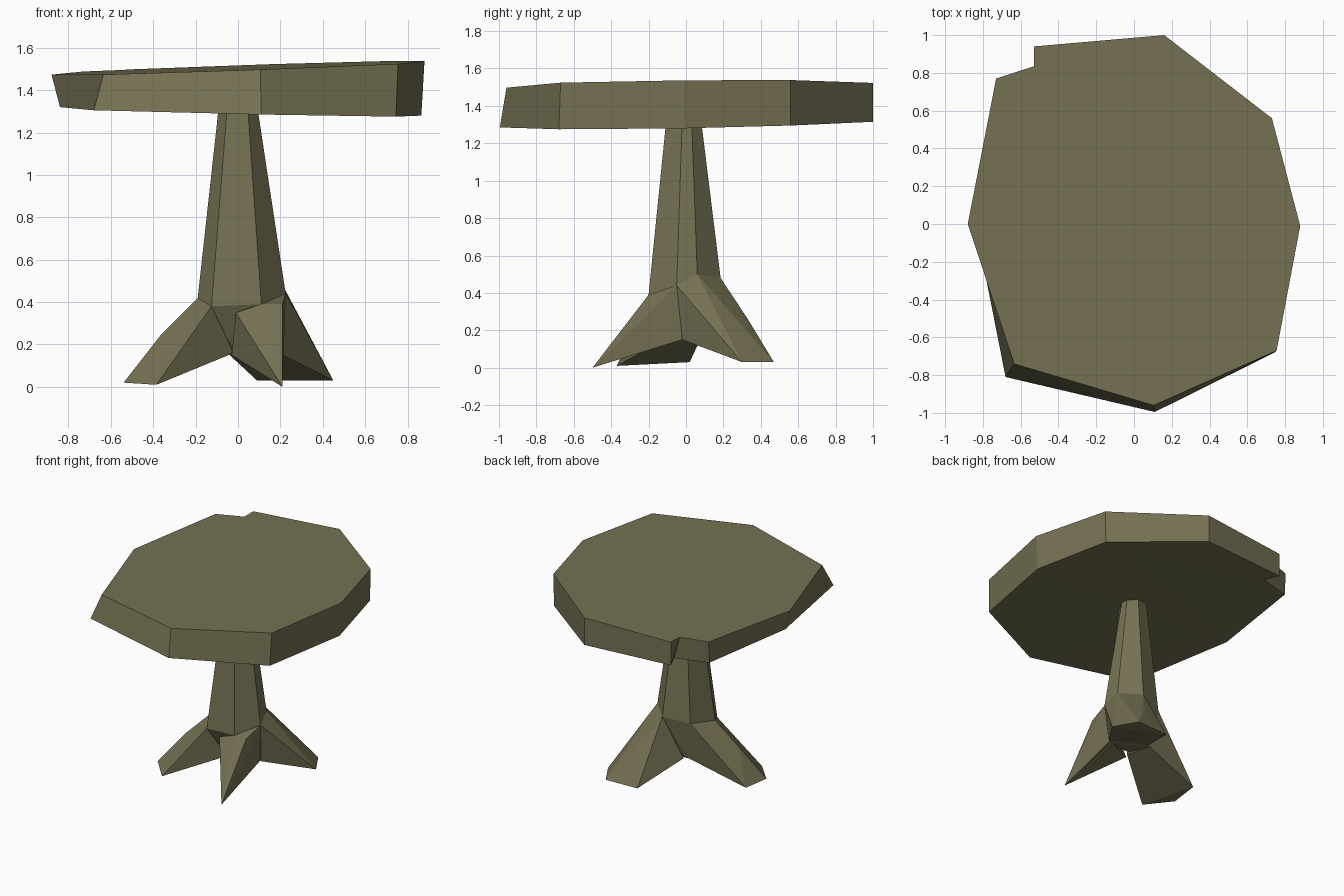
import bpy, bmesh

if "Cube" in bpy.data.objects:
    bpy.data.objects.remove(bpy.data.objects["Cube"])

# One muted olive-brown wood colour
wood = bpy.data.materials.new("olive_wood")
wood.diffuse_color = (0.18, 0.165, 0.088, 1)
wood.use_nodes = True
wood.node_tree.nodes["Principled BSDF"].inputs["Base Color"].default_value = wood.diffuse_color


def finish(name, bm):
    bmesh.ops.recalc_face_normals(bm, faces=bm.faces)
    me = bpy.data.meshes.new(name)
    bm.to_mesh(me)
    bm.free()
    me.materials.append(wood)
    ob = bpy.data.objects.new(name, me)
    bpy.context.collection.objects.link(ob)
    return ob


def loft(name, low, high):
    """Solid between two matching rings of points."""
    bm = bmesh.new()
    a = [bm.verts.new(p) for p in low]
    b = [bm.verts.new(p) for p in high]
    n = len(a)
    caps = [bm.faces.new(a[::-1]), bm.faces.new(b)]
    for i in range(n):
        j = (i + 1) % n
        bm.faces.new((a[i], a[j], b[j], b[i]))
    bmesh.ops.triangulate(bm, faces=caps)
    return finish(name, bm)


def hull(name, pts):
    """Faceted convex lump around a few points."""
    bm = bmesh.new()
    for p in pts:
        bm.verts.new(p)
    res = bmesh.ops.convex_hull(bm, input=bm.verts)
    loose = [v for v in bm.verts if not v.link_faces]
    bmesh.ops.delete(bm, geom=loose, context='VERTS')
    return finish(name, bm)


# Tabletop: uneven, slightly tilted slab with a notch at the back left
top_xy = [(.16, 1.0), (-.53, .94), (-.53, .835), (-.73, .77), (-.88, 0),
          (-.635, -.74), (.105, -.96), (.755, -.67), (.88, -.01), (.73, .56)]
top = [(x, y, 1.505 + .036 * x + .012 * y) for x, y in top_xy]
under = [(.16, 1.0, 1.315), (-.53, .94, 1.32), (-.48, .83, 1.32),
         (-.73, .76, 1.325), (-.84, 0, 1.32), (-.68, -.81, 1.305),
         (.11, -.995, 1.285), (.745, -.68, 1.275), (.865, -.01, 1.28),
         (.725, .56, 1.295)]
loft("tabletop", under, top)

# Trunk: tapered seven-sided stump
ring = [(-.19, -.08, .42), (-.125, -.2, .38), (.11, -.2, .39),
        (.225, -.05, .44), (.2, .06, .5), (.07, .185, .48), (-.12, .12, .45)]
neck = [(-.09, -.03), (-.05, -.105), (.045, -.105), (.09, -.02),
        (.085, .03), (.03, .08), (-.05, .07)]
loft("trunk", ring, [(x, y, 1.33) for x, y in neck])

# Core joining the roots under the trunk
hull("trunk_base", ring + [(-.08, -.1, .18), (.19, -.05, .15),
                           (.1, .1, .16), (-.08, .08, .16)])

# Three spreading roots
hull("left_root", [ring[0], ring[1], ring[6], (-.36, -.12, .25),
                   (-.385, -.37, .01), (-.54, -.2, .02), (-.52, .02, .03),
                   (-.25, -.27, .2), (-.02, -.1, .16), (-.08, .08, .16)])
hull("front_root", [ring[2], ring[3], (-.01, -.21, .35), (.21, -.5, 0),
                    (-.03, -.12, .15), (.2, -.02, .15), (.21, -.2, .39)])
hull("back_right_root", [ring[3], ring[4], ring[5], (.28, .17, .26),
                         (.18, .33, .26), (.45, .3, .03), (.35, .47, .03),
                         (.09, .46, .03), (.21, -.02, .15), (-.05, .1, .16)])
